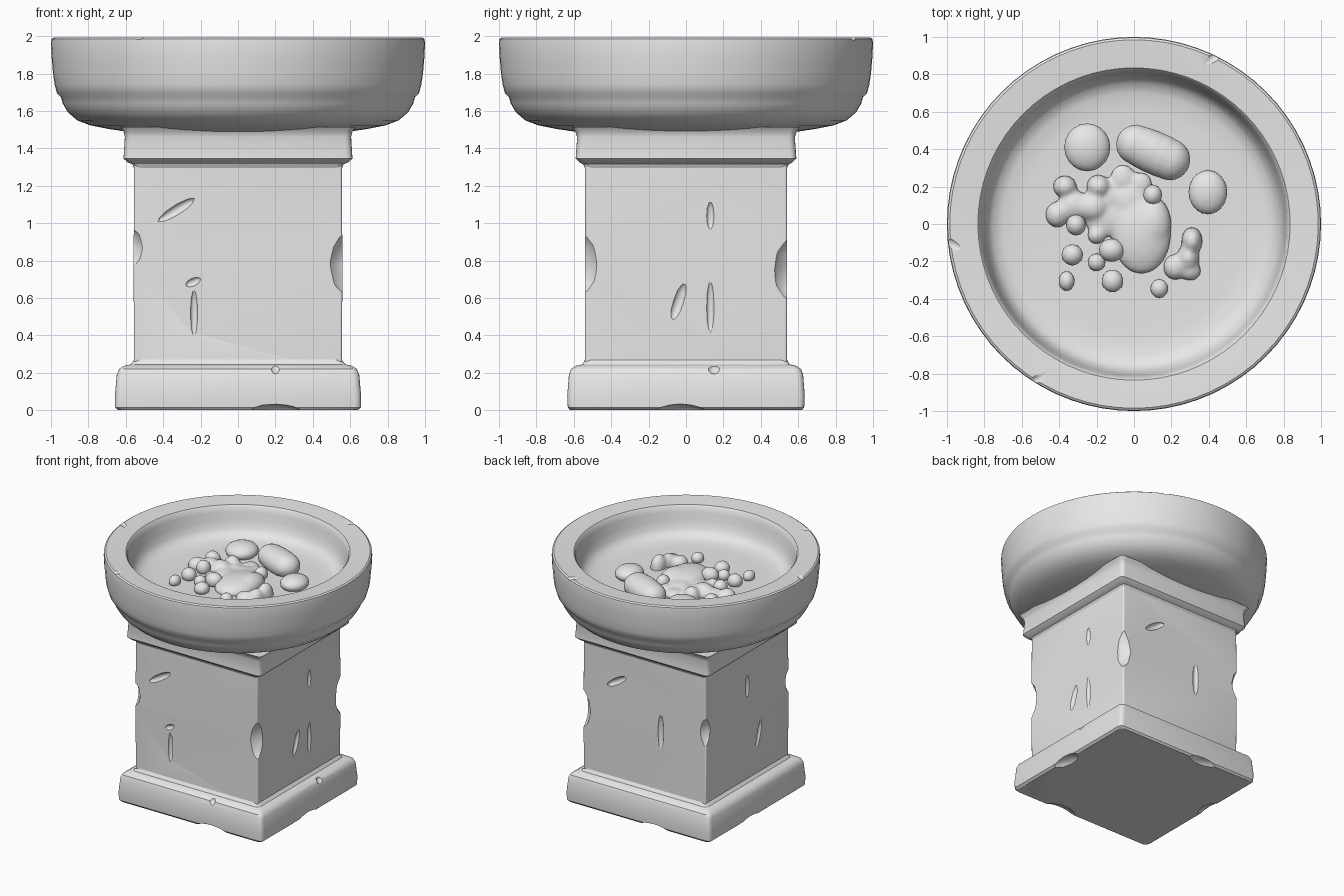
import bpy, bmesh, math
from mathutils import Matrix, Vector

stone = bpy.data.materials.new("pale grey stone")
stone.diffuse_color = (0.8, 0.8, 0.8, 1)


def finish(name, bm, angle=35):
    bmesh.ops.recalc_face_normals(bm, faces=bm.faces)
    me = bpy.data.meshes.new(name)
    bm.to_mesh(me)
    bm.free()
    ob = bpy.data.objects.new(name, me)
    bpy.context.collection.objects.link(ob)
    me.materials.append(stone)
    smooth(ob, angle)
    return ob


def smooth(ob, angle):
    bpy.ops.object.select_all(action='DESELECT')
    ob.select_set(True)
    bpy.context.view_layer.objects.active = ob
    bpy.ops.object.shade_smooth_by_angle(angle=math.radians(angle))


def skin(bm, rings):
    for a, b in zip(rings, rings[1:]):
        n = len(a)
        for i in range(n):
            bm.faces.new((a[i], a[(i + 1) % n], b[(i + 1) % n], b[i]))


def block(name, levels, r):
    """Stack of rounded rectangles: (z, half x, half y)."""
    bm = bmesh.new()
    rings = []
    for z, hx, hy in levels:
        ring = []
        for k, (sx, sy) in enumerate(((1, 1), (-1, 1), (-1, -1), (1, -1))):
            for j in range(5):
                t = math.radians(90 * k + 22.5 * j)
                ring.append(bm.verts.new((sx * (hx - r) + r * math.cos(t),
                                          sy * (hy - r) + r * math.sin(t), z)))
        rings.append(ring)
    skin(bm, rings)
    bm.faces.new(rings[0])
    bm.faces.new(rings[-1])
    return finish(name, bm)


def blob(bm, pos, size, rot=(0, 0, 0), sub=3):
    m = Matrix.Translation(pos)
    for a, d in zip("XYZ", rot):
        m = m @ Matrix.Rotation(math.radians(d), 4, a)
    bmesh.ops.create_icosphere(bm, subdivisions=sub, radius=1,
                               matrix=m @ Matrix.Diagonal((*size, 1)))


def bake(ob, angle=35):
    bpy.context.view_layer.update()
    dg = bpy.context.evaluated_depsgraph_get()
    me = bpy.data.meshes.new_from_object(ob.evaluated_get(dg))
    ob.modifiers.clear()
    if len(me.polygons):
        ob.data = me
    smooth(ob, angle)


def carve(ob, blobs):
    for b in blobs:  # one cutter at a time keeps the cuts clean
        bm = bmesh.new()
        blob(bm, *b, sub=2)
        cut = finish("cutter", bm)
        cut.hide_render = True
        mod = ob.modifiers.new("chips", 'BOOLEAN')
        mod.operation, mod.solver, mod.object = 'DIFFERENCE', 'EXACT', cut
        bake(ob)
        bpy.data.objects.remove(cut)


# square plinth, shaft and cap
base = block("base_plinth", [(0, .64, .62), (.015, .658, .632), (.08, .658, .635), (.19, .648, .626),
                             (.22, .635, .615), (.237, .61, .59), (.245, .575, .555), (.27, .555, .54)], .035)
column = block("column_shaft", [(.2, .556, .54), (.75, .558, .541), (1.36, .556, .54)], .012)
cap = block("column_cap", [(1.295, .556, .54), (1.315, .565, .55), (1.325, .59, .57), (1.345, .612, .59),
                           (1.46, .605, .582), (1.49, .612, .592), (1.515, .63, .61)], .035)

# worn corners and chisel marks on the shaft
carve(column, [
    ((.61, -.59, .78), (.13, .13, .20)), ((-.60, -.58, .87), (.10, .10, .13)),
    ((.60, .58, .75), (.12, .12, .19)), ((-.60, .58, .85), (.10, .11, .15)),
    # front
    ((-.33, -.548, 1.07), (.12, .03, .028), (0, -32, 0)), ((-.235, -.545, .52), (.02, .022, .13)),
    ((-.24, -.545, .685), (.045, .02, .022), (0, -25, 0)),
    # right
    ((.566, .13, 1.04), (.025, .022, .08)), ((.566, .13, .55), (.025, .022, .15)),
    ((.566, -.04, .58), (.028, .03, .11), (-18, 0, 0)),
    # back
    ((.25, .548, 1.06), (.11, .03, .028), (0, 32, 0)), ((-.15, .548, .75), (.028, .025, .15)),
    # left
    ((-.566, .0, 1.03), (.025, .025, .10)), ((-.566, -.15, .58), (.025, .025, .13), (15, 0, 0)),
])

# nicks along the plinth edges
carve(base, [
    ((.20, -.65, -.02), (.16, .10, .055)), ((.20, -.64, .235), (.03, .05, .045)),
    ((.67, -.03, -.02), (.10, .15, .055)), ((.66, .15, .23), (.05, .04, .04)),
    ((-.15, .65, -.02), (.15, .09, .05)), ((-.67, .1, -.02), (.09, .14, .05)),
])

# round bowl, lathed profile (radius, z)
profile = [(.45, 1.475), (.60, 1.49), (.70, 1.505), (.79, 1.523), (.86, 1.55), (.91, 1.593), (.937, 1.64),
           (.947, 1.675), (.968, 1.695), (.980, 1.74), (.989, 1.80), (.996, 1.88), (1.0, 1.96),
           (.997, 1.985), (.985, 1.993), (.90, 1.988), (.835, 1.983), (.825, 1.972), (.815, 1.93),
           (.802, 1.87), (.785, 1.81), (.755, 1.77), (.70, 1.75), (.60, 1.743), (.30, 1.74)]
bm = bmesh.new()
N = 72
rings = [[bm.verts.new((r * math.cos(2 * math.pi * i / N), r * math.sin(2 * math.pi * i / N), z))
          for i in range(N)] for r, z in profile]
skin(bm, rings)
bm.faces.new(rings[0])
bm.faces.new(rings[-1])
bowl = finish("stone_bowl", bm)
carve(bowl, [((.45, .91, 2.01), (.11, .03, .035), (0, 0, 40)),
             ((-.97, -.11, 2.01), (.07, .03, .03), (0, 0, -30)),
             ((-.53, -.84, 2.01), (.07, .03, .03), (0, 0, 35))])

# large and small loose stones on the bowl floor: x, y, rx, ry, rz, turn
for i, (x, y, rx, ry, rz, a) in enumerate([
        (-.25, .41, .123, .128, .065, 0), (.395, .17, .103, .118, .06, 0),
        (.10, .155, .05, .055, .055, 0), (-.33, -.165, .057, .056, .055, 0), (-.36, -.305, .042, .052, .045, 0),
        (-.115, -.305, .057, .06, .05, 0), (.135, -.345, .047, .05, .045, 0), (-.12, -.14, .068, .062, .06, 0),
        (-.20, -.205, .047, .047, .045, 0), (-.31, -.005, .053, .056, .06, 0)]):
    bm = bmesh.new()
    blob(bm, (x, y, 1.745 + rz * .45), (rx, ry, rz), (0, 0, a))
    finish(f"loose_stone_{i + 1}", bm, 60)


# fused lumps: overlapping blobs melted together
def lump(name, blobs, z=1.745):
    bm = bmesh.new()
    for x, y, rx, ry, rz in blobs:
        blob(bm, (x, y, z), (rx, ry, rz))
    ob = finish(name, bm)
    rem = ob.modifiers.new("melt", 'REMESH')
    rem.mode, rem.voxel_size = 'VOXEL', .014
    sm = ob.modifiers.new("soften", 'SMOOTH')
    sm.factor, sm.iterations = .5, 6
    bake(ob, 60)


lump("long_stone", [(.01, .425, .108, .108, .09), (.055, .405, .114, .114, .095), (.10, .385, .117, .117, .098),
                    (.145, .365, .117, .117, .098), (.19, .345, .113, .113, .095)], 1.79)
lump("central_mound", [
    (.04, -.05, .16, .22, .075), (.10, .0, .10, .15, .08), (-.02, .12, .12, .11, .05), (-.06, .24, .07, .08, .04),
    (.03, .21, .07, .07, .04), (-.13, .03, .14, .10, .045), (-.19, .20, .065, .065, .08), (-.22, .09, .09, .08, .075),
    (-.37, .20, .065, .06, .07), (-.32, .10, .09, .08, .06), (-.41, .05, .065, .07, .065), (-.2, -.06, .05, .05, .05),
    (-.12, .14, .08, .07, .045)])
lump("side_lump", [(.31, -.09, .057, .075, .10), (.29, -.18, .06, .08, .08),
                   (.22, -.23, .065, .07, .06), (.30, -.25, .06, .055, .05)])
